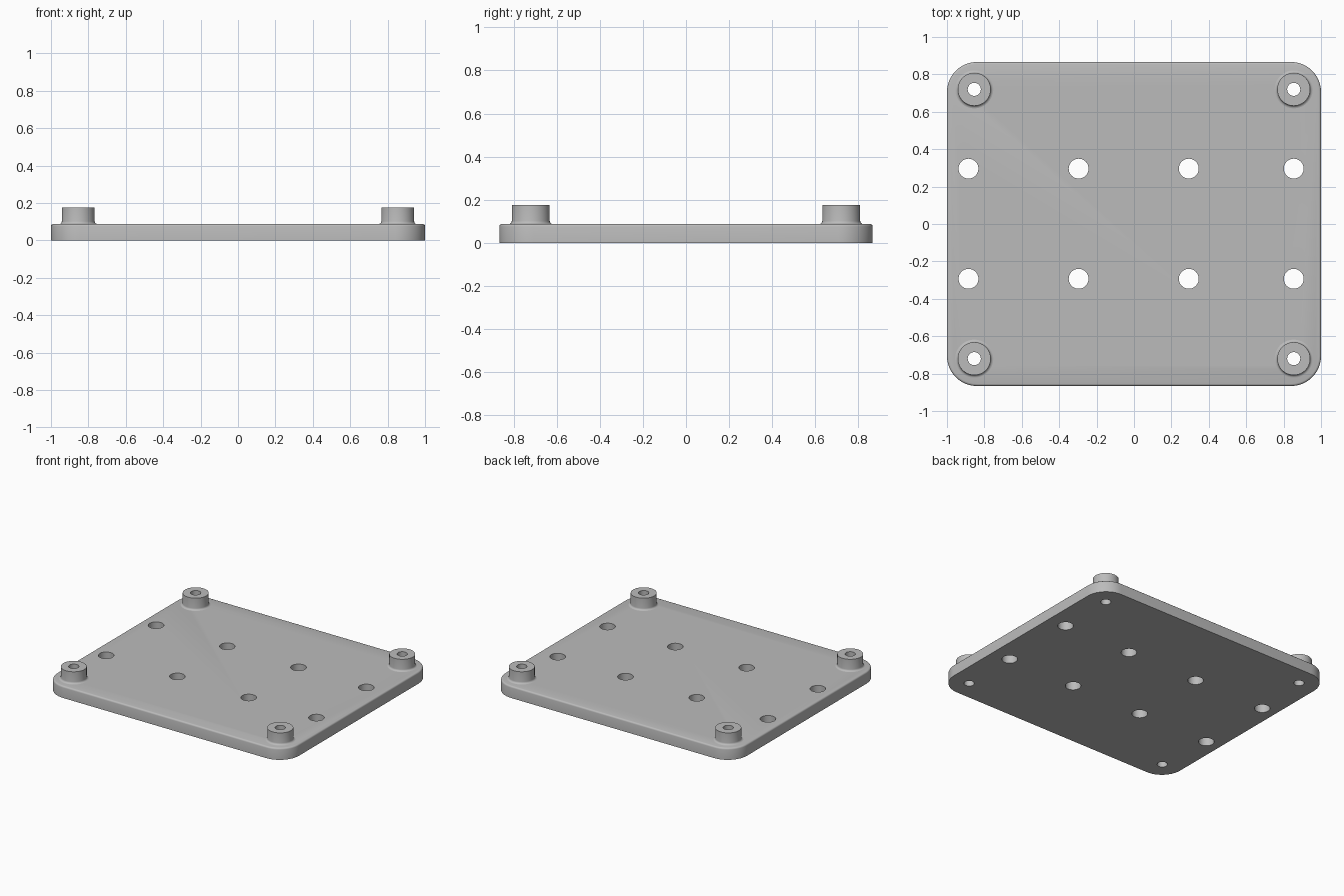
import bpy
import bmesh
from math import pi, cos, sin, radians

cube = bpy.data.objects.get("Cube")
if cube:
    bpy.data.objects.remove(cube, do_unlink=True)

HALF_X, HALF_Y, PLATE_TOP = 1.0, 0.866, 0.088
CORNER, EDGE = 0.16, 0.012
BOSS_X, BOSS_Y, BOSS_TOP = 0.854, 0.72, 0.177
BOSS_R, BORE_R, FILLET = 0.088, 0.035, 0.014
HOLE_R = 0.053
SEGMENTS = 64

grey = bpy.data.materials.new("plain grey")
grey.use_nodes = True
colour = (0.5, 0.5, 0.5, 1)
grey.diffuse_color = colour
grey.node_tree.nodes["Principled BSDF"].inputs["Base Color"].default_value = colour


def make_object(name, bm):
    bmesh.ops.recalc_face_normals(bm, faces=bm.faces)
    mesh = bpy.data.meshes.new(name)
    bm.to_mesh(mesh)
    bm.free()
    mesh.materials.append(grey)
    obj = bpy.data.objects.new(name, mesh)
    bpy.context.collection.objects.link(obj)
    return obj


def smooth(obj):
    bpy.ops.object.select_all(action="DESELECT")
    obj.select_set(True)
    bpy.context.view_layer.objects.active = obj
    bpy.ops.object.shade_smooth_by_angle(angle=radians(35))


# Plate: rounded rectangle, extruded, with a softened top edge
bm = bmesh.new()
outline = []
for quarter, (sx, sy) in enumerate([(1, 1), (-1, 1), (-1, -1), (1, -1)]):
    for i in range(13):
        a = (quarter + i / 12) * pi / 2
        outline.append(bm.verts.new((sx * (HALF_X - CORNER) + CORNER * cos(a),
                                     sy * (HALF_Y - CORNER) + CORNER * sin(a), 0)))
base = bm.faces.new(outline)
top = bmesh.ops.extrude_face_region(bm, geom=[base], use_keep_orig=True)["geom"]
bmesh.ops.translate(bm, vec=(0, 0, PLATE_TOP),
                    verts=[v for v in top if isinstance(v, bmesh.types.BMVert)])
bmesh.ops.recalc_face_normals(bm, faces=bm.faces)
rim = [e for e in bm.edges if all(v.co.z > PLATE_TOP / 2 for v in e.verts)]
bmesh.ops.bevel(bm, geom=rim, offset=EDGE, segments=3, profile=0.5, affect="EDGES")
plate = make_object("base_plate", bm)

# Cutters: mounting holes in two rows, and a bore under each boss
boss_spots = [(x, y) for x in (-BOSS_X, BOSS_X) for y in (-BOSS_Y, BOSS_Y)]
holes = [(x, y, HOLE_R) for x in (-0.885, -0.296, 0.293, 0.854) for y in (-0.293, 0.296)]
holes += [(x, y, BORE_R) for x, y in boss_spots]
bm = bmesh.new()
for x, y, r in holes:
    made = bmesh.ops.create_cone(bm, cap_ends=True, segments=SEGMENTS,
                                 radius1=r, radius2=r, depth=1)
    bmesh.ops.translate(bm, verts=made["verts"], vec=(x, y, 0))
cutter = make_object("hole_cutter", bm)
cutter.hide_render = True

cut = plate.modifiers.new("holes", "BOOLEAN")
cut.object = cutter
cut.operation = "DIFFERENCE"
cut.solver = "EXACT"
bpy.context.view_layer.objects.active = plate
bpy.ops.object.modifier_apply(modifier=cut.name)
bpy.data.objects.remove(cutter, do_unlink=True)
smooth(plate)

# Corner bosses: lathed tubes with a small fillet at the foot
profile = [(BOSS_R + FILLET * (1 - sin(i * pi / 8)),
            PLATE_TOP + FILLET * (1 - cos(i * pi / 8))) for i in range(5)]
profile += [(BOSS_R, BOSS_TOP), (BORE_R, BOSS_TOP), (BORE_R, PLATE_TOP)]
for x, y in boss_spots:
    bm = bmesh.new()
    line = [bm.verts.new((r, 0, z)) for r, z in profile]
    edges = [bm.edges.new(pair) for pair in zip(line, line[1:])]
    bmesh.ops.spin(bm, geom=line + edges, cent=(0, 0, 0), axis=(0, 0, 1),
                   angle=2 * pi, steps=SEGMENTS)
    bmesh.ops.remove_doubles(bm, verts=bm.verts, dist=0.0001)
    bmesh.ops.recalc_face_normals(bm, faces=bm.faces)
    # Turn the tube outward if its top ring faces down
    ring = max(bm.faces, key=lambda f: f.calc_center_median().z)
    flip = ring.normal.z < 0
    name = ("back" if y > 0 else "front") + ("_left" if x > 0 else "_right") + "_boss"
    boss = make_object(name, bm)
    if flip:
        boss.data.flip_normals()
    boss.location = (x, y, 0)
    smooth(boss)
